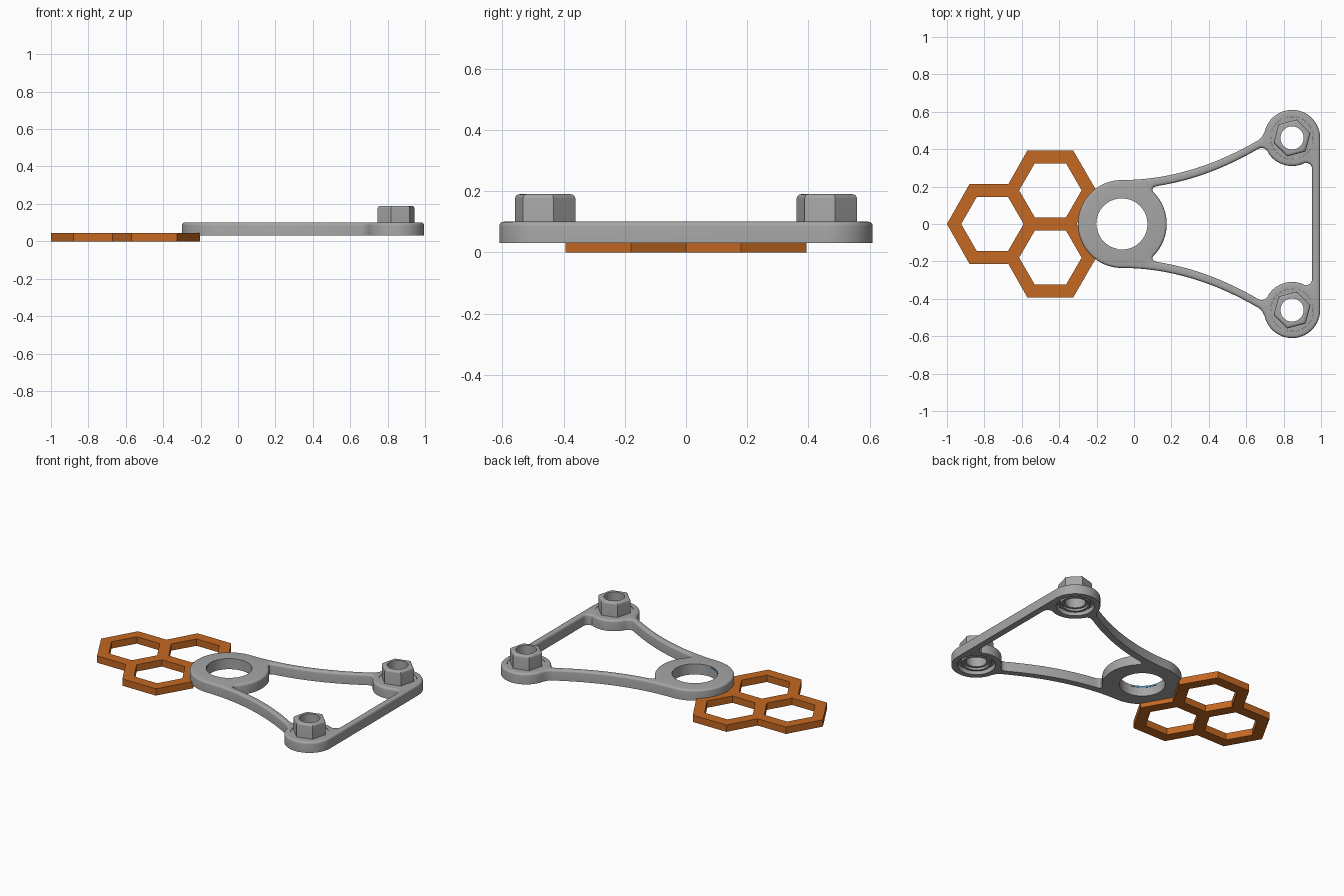
import bpy, bmesh
from math import sin, cos, pi, radians
from mathutils import Vector

cube = bpy.data.objects.get("Cube")
if cube:
    bpy.data.objects.remove(cube, do_unlink=True)


def material(name, rgb):
    m = bpy.data.materials.new(name)
    m.use_nodes = True
    m.diffuse_color = (*rgb, 1)
    m.node_tree.nodes["Principled BSDF"].inputs["Base Color"].default_value = (*rgb, 1)
    return m


GREY = material("grey metal", (0.38, 0.38, 0.38))
ORANGE = material("orange", (0.55, 0.14, 0.016))
BLUE = material("blue", (0.02, 0.25, 0.6))


# Profile helpers
def arc(centre, r, a0, a1, n):
    angles = [radians(a0 + (a1 - a0) * i / n) for i in range(n + 1)]
    return [Vector((centre[0] + r * cos(a), centre[1] + r * sin(a))) for a in angles]


def ring(centre, r, n=64, turn=0):
    return arc(centre, r, turn, turn + 360, n)[:-1]


def fillet(p, c, q, n=6):
    c = Vector(c)
    return [p * (1 - t) ** 2 + c * 2 * t * (1 - t) + q * t * t
            for t in (i / n for i in range(1, n))]


def mirrored(half):
    """Closed loop from the half on the +y side."""
    other = [Vector((p.x, -p.y)) for p in reversed(half) if abs(p.y) > 1e-5]
    return half + other


def oriented(loop, ccw):
    area = sum(p.cross(q) for p, q in zip(loop, loop[1:] + loop[:1]))
    return loop if (area > 0) == ccw else loop[::-1]


def inset(loop, d):
    """Move a loop towards the material on its left side."""
    out = []
    for i, p in enumerate(loop):
        e1 = (p - loop[i - 1]).normalized()
        e2 = (loop[(i + 1) % len(loop)] - p).normalized()
        n1, n2 = Vector((-e1.y, e1.x)), Vector((-e2.y, e2.x))
        out.append(p + (n1 + n2) * (d / (1 + n1.dot(n2))))
    return out


def slab(name, loops, z0, z1, mat, steps=4):
    """Extruded plate; loops are (points, top rounding), the first is the rim."""
    bm = bmesh.new()
    low, high = [], []
    for k, (pts, b) in enumerate(loops):
        pts = oriented(pts, k == 0)
        levels = [(0, z0)]
        if b:
            levels += [(b * (1 - cos(t)), z1 - b + b * sin(t))
                       for t in (pi / 2 * i / steps for i in range(steps + 1))]
        else:
            levels.append((0, z1))
        rows = [[bm.verts.new((p.x, p.y, z)) for p in inset(pts, d)] for d, z in levels]
        n = len(pts)
        for a, c in zip(rows, rows[1:]):
            for i in range(n):
                j = (i + 1) % n
                bm.faces.new((a[i], a[j], c[j], c[i]))
        for row, edges in ((rows[0], low), (rows[-1], high)):
            edges += [bm.edges.get((row[i], row[(i + 1) % n])) for i in range(n)]
    for edges, nz in ((low, -1), (high, 1)):
        bmesh.ops.triangle_fill(bm, use_beauty=True, use_dissolve=False,
                                edges=edges, normal=(0, 0, nz))
    bmesh.ops.recalc_face_normals(bm, faces=bm.faces)
    mesh = bpy.data.meshes.new(name)
    bm.to_mesh(mesh)
    bm.free()
    mesh.materials.append(mat)
    ob = bpy.data.objects.new(name, mesh)
    bpy.context.collection.objects.link(ob)
    bpy.ops.object.select_all(action='DESELECT')
    ob.select_set(True)
    bpy.context.view_layer.objects.active = ob
    bpy.ops.object.shade_smooth_by_angle(angle=radians(30))
    return ob


# Bracket plate: hub, two curved arms, two bosses and a cross bar
HUB, BOSS = (-0.065, 0), (0.845, 0.46)
R_HUB, R_BOSS = 0.235, 0.15


def arm(x0, x1, drop, n=20):
    xs = [x0 + (x1 - x0) * i / n for i in range(n + 1)]
    return [Vector((x, R_HUB + 0.4 * (x - HUB[0]) ** 2 - drop)) for x in xs]


hub = arc(HUB, R_HUB, 180, 90, 24)
edge = arm(-0.03, 0.665, 0)
boss = arc(BOSS, R_BOSS, 160, 0, 32)
rim = mirrored(hub + edge + fillet(edge[-1], (0.69, 0.462), boss[0]) + boss)

hub = arc(HUB, R_HUB + 0.005, 0, 40, 12)
edge = arm(0.135, 0.665, 0.046)
boss = arc(BOSS, R_BOSS, 215, 298, 18)
bar = Vector((0.953, 0.29))
window = mirrored(hub + fillet(hub[-1], (0.07, 0.196), edge[0]) + edge
                  + fillet(edge[-1], (0.7, 0.42), boss[0]) + boss
                  + fillet(boss[-1], (0.953, 0.325), bar) + [bar])

bosses = {"back": BOSS, "front": (BOSS[0], -BOSS[1])}
holes = [(ring(c, 0.114), 0) for c in bosses.values()]
slab("bracket_plate", [(rim, 0.014), (window, 0.014), (ring(HUB, 0.137), 0)] + holes,
     0.03, 0.1, GREY)

# Hexagonal nuts seated in the bosses
for side, c in bosses.items():
    slab(side + "_nut", [(ring(c, 0.102, 6, 15), 0.014), (ring(c, 0.062, 48), 0)],
         0.055, 0.19, GREY)
    slab(side + "_washer", [(ring(c, 0.1135), 0), (ring(c, 0.068), 0)], 0.06, 0.097, GREY)
    slab(side + "_lip", [(ring(c, 0.09), 0), (ring(c, 0.076), 0)], 0.04, 0.061, GREY)

# Thin coloured strip inside the hub bore
strip = arc(HUB, 0.138, 190, 260, 16) + arc(HUB, 0.135, 260, 190, 16)
slab("bore_strip", [(strip, 0)], 0.088, 0.094, BLUE)

# Honeycomb tag of three joined cells
half = [Vector(p) for p in ((-1, 0), (-0.88, 0.213), (-0.672, 0.213), (-0.57, 0.393),
                            (-0.325, 0.393), (-0.202, 0.18), (-0.306, 0))]
cells = [(ring(c, 0.167, 6), 0) for c in ((-0.757, 0), (-0.447, 0.18), (-0.447, -0.18))]
slab("honeycomb_tag", [(mirrored(half), 0)] + cells, 0, 0.045, ORANGE)
